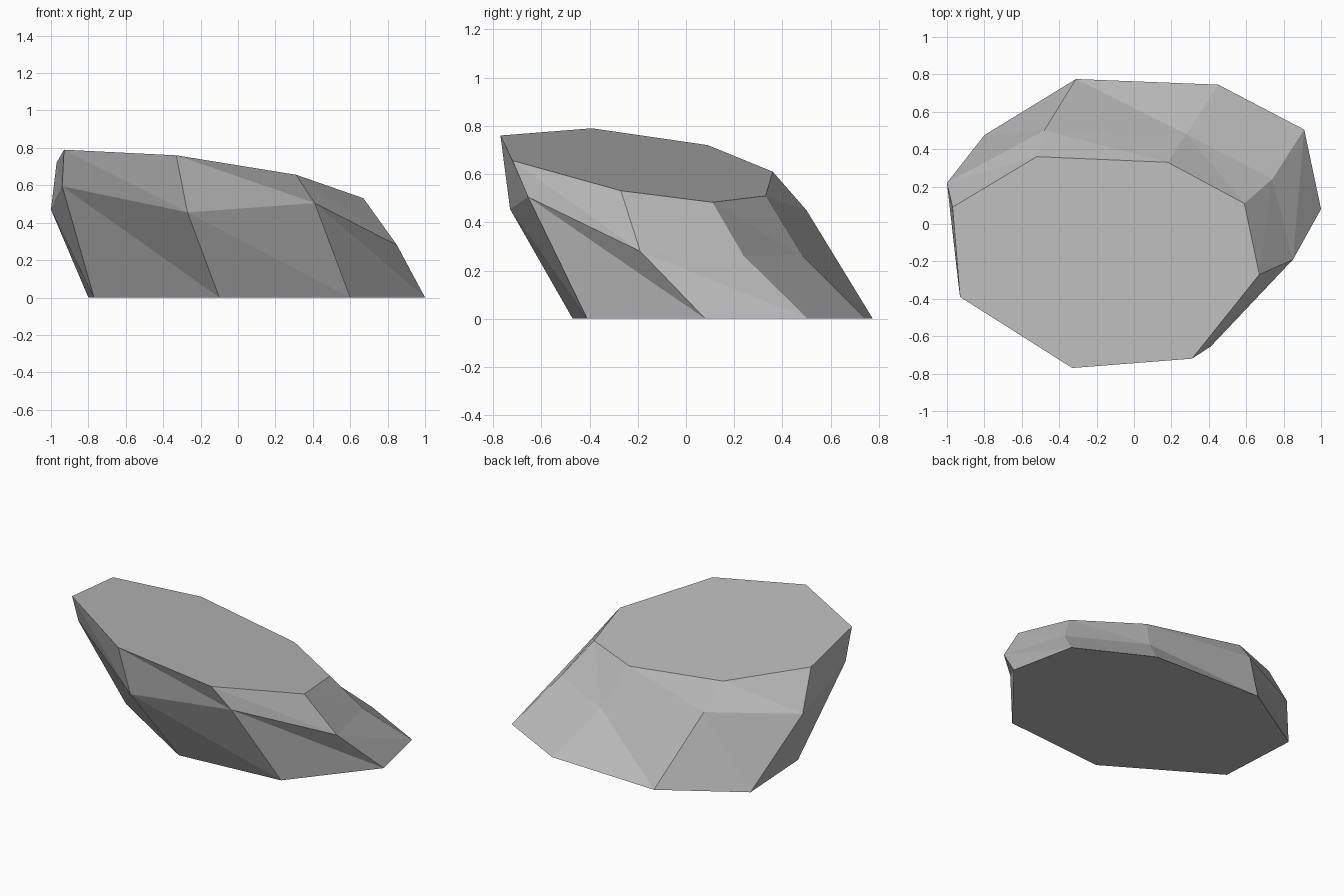
import bpy
import bmesh

cube = bpy.data.objects.get("Cube")
if cube:
    bpy.data.objects.remove(cube, do_unlink=True)

# Stone colour
grey = bpy.data.materials.new("stone_grey")
grey.use_nodes = True
colour = (0.5, 0.5, 0.5, 1.0)
grey.diffuse_color = colour
shader = grey.node_tree.nodes["Principled BSDF"]
shader.inputs["Base Color"].default_value = colour
shader.inputs["Roughness"].default_value = 0.9

# Eight-sided outlines, counter-clockwise from the front
base = [(-0.10, -0.47), (0.60, -0.41), (1.00, 0.08), (0.91, 0.505),
        (0.45, 0.745), (-0.31, 0.775), (-0.80, 0.475), (-0.77, -0.06)]
waist = [(-0.27, -0.73, 0.455), (0.41, -0.655, 0.505), (0.85, -0.19, 0.28),
         (0.74, 0.24, 0.26), (0.28, 0.48, 0.265), (-0.48, 0.50, 0.45),
         (-1.00, 0.22, 0.47), (-0.94, -0.31, 0.595)]
crown = [(-0.33, -0.77), (0.31, -0.72), (0.67, -0.27), (0.59, 0.11),
         (0.18, 0.33), (-0.52, 0.36), (-0.97, 0.09), (-0.93, -0.39)]


def tilted(x, y):
    """Height of the flat sloping top."""
    return 0.589 - 0.15 * x - 0.158 * y


bm = bmesh.new()


def ring(points):
    return [bm.verts.new(p) for p in points]


def band(low, high):
    """Join two rings with chipped triangular facets."""
    for i in range(len(low)):
        j = (i + 1) % len(low)
        bm.faces.new((low[i], low[j], high[i]))
        bm.faces.new((low[j], high[j], high[i]))


# Foot, waist and sloping top of the rock
foot = ring([(x, y, 0) for x, y in base])
middle = ring(waist)
top = ring([(x, y, tilted(x, y)) for x, y in crown])
band(foot, middle)
band(middle, top)
bm.faces.new(top)
bm.faces.new(foot[::-1])
bmesh.ops.recalc_face_normals(bm, faces=bm.faces)

mesh = bpy.data.meshes.new("rock")
bm.to_mesh(mesh)
bm.free()
mesh.materials.append(grey)
rock = bpy.data.objects.new("rock", mesh)
bpy.context.collection.objects.link(rock)
